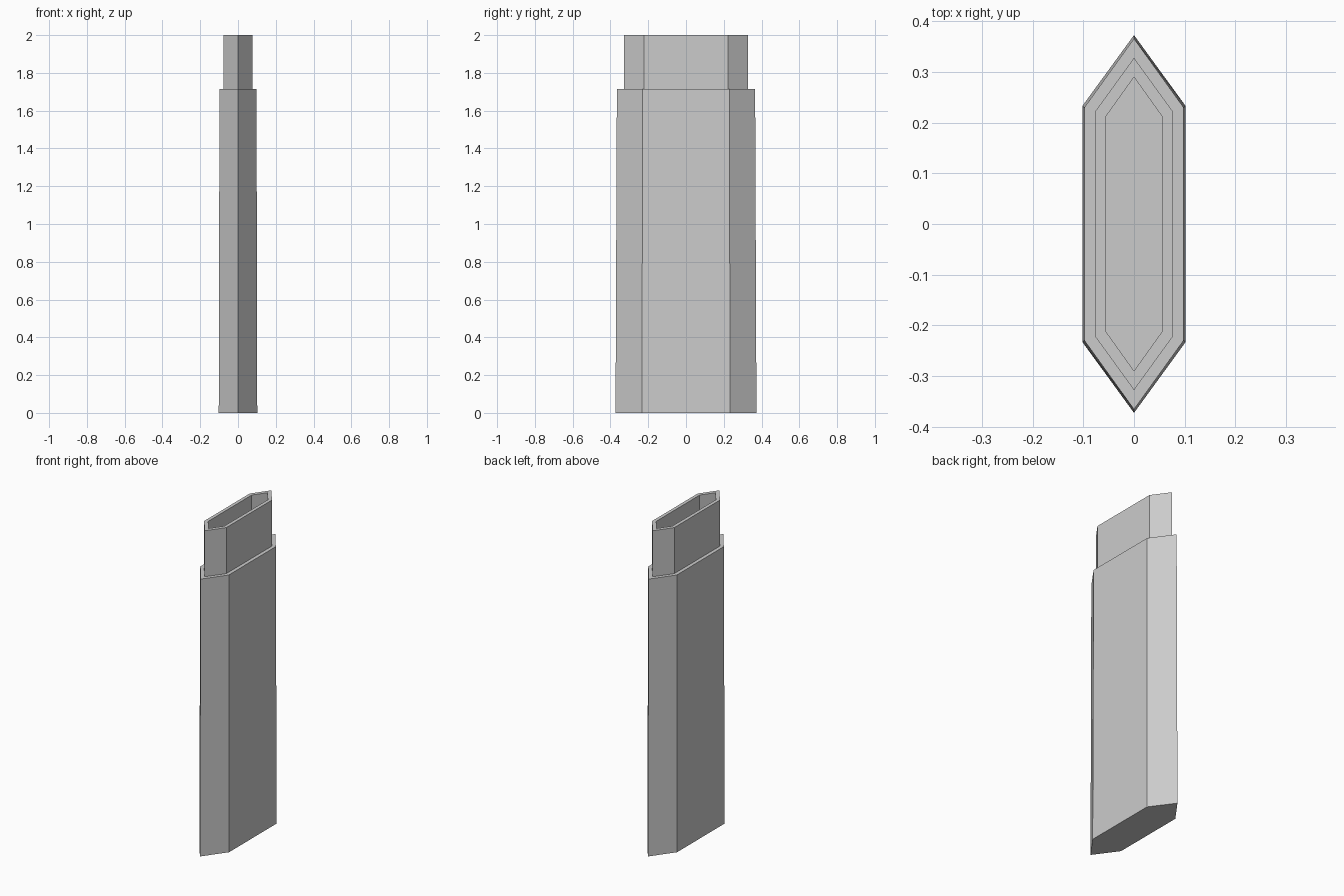
import bpy
import bmesh

cube = bpy.data.objects.get("Cube")
if cube:
    bpy.data.objects.remove(cube, do_unlink=True)

grey = bpy.data.materials.new("plain grey")
grey.use_nodes = True
colour = (0.6, 0.6, 0.6, 1)
grey.diffuse_color = colour
grey.node_tree.nodes["Principled BSDF"].inputs["Base Color"].default_value = colour


def hex_ring(bm, half_width, shoulder, tip, z):
    """Elongated hexagon with its points on the y axis."""
    points = [(0, -tip), (half_width, -shoulder), (half_width, shoulder),
              (0, tip), (-half_width, shoulder), (-half_width, -shoulder)]
    return [bm.verts.new((x, y, z)) for x, y in points]


def loft(name, sections):
    """Skin consecutive hexagons and cap both ends."""
    bm = bmesh.new()
    rings = [hex_ring(bm, *s) for s in sections]
    for low, high in zip(rings, rings[1:]):
        for i in range(6):
            j = (i + 1) % 6
            bm.faces.new((low[i], low[j], high[j], high[i]))
    bm.faces.new(rings[0][::-1])
    bm.faces.new(rings[-1])
    bmesh.ops.recalc_face_normals(bm, faces=bm.faces)
    mesh = bpy.data.meshes.new(name)
    bm.to_mesh(mesh)
    bm.free()
    mesh.materials.append(grey)
    obj = bpy.data.objects.new(name, mesh)
    bpy.context.collection.objects.link(obj)
    return obj


# Tapered sleeve, flat ledge, straight neck, then the hollow inside
LEDGE, TOP, FLOOR = 1.715, 2.0, 0.03
neck = (0.076, 0.223, 0.328)
bore = (0.055, 0.213, 0.29)
loft("hollow_case", [
    (0.102, 0.233, 0.373, 0),
    (0.098, 0.230, 0.366, LEDGE),
    (*neck, LEDGE),
    (*neck, TOP),
    (*bore, TOP),
    (*bore, FLOOR),
])
